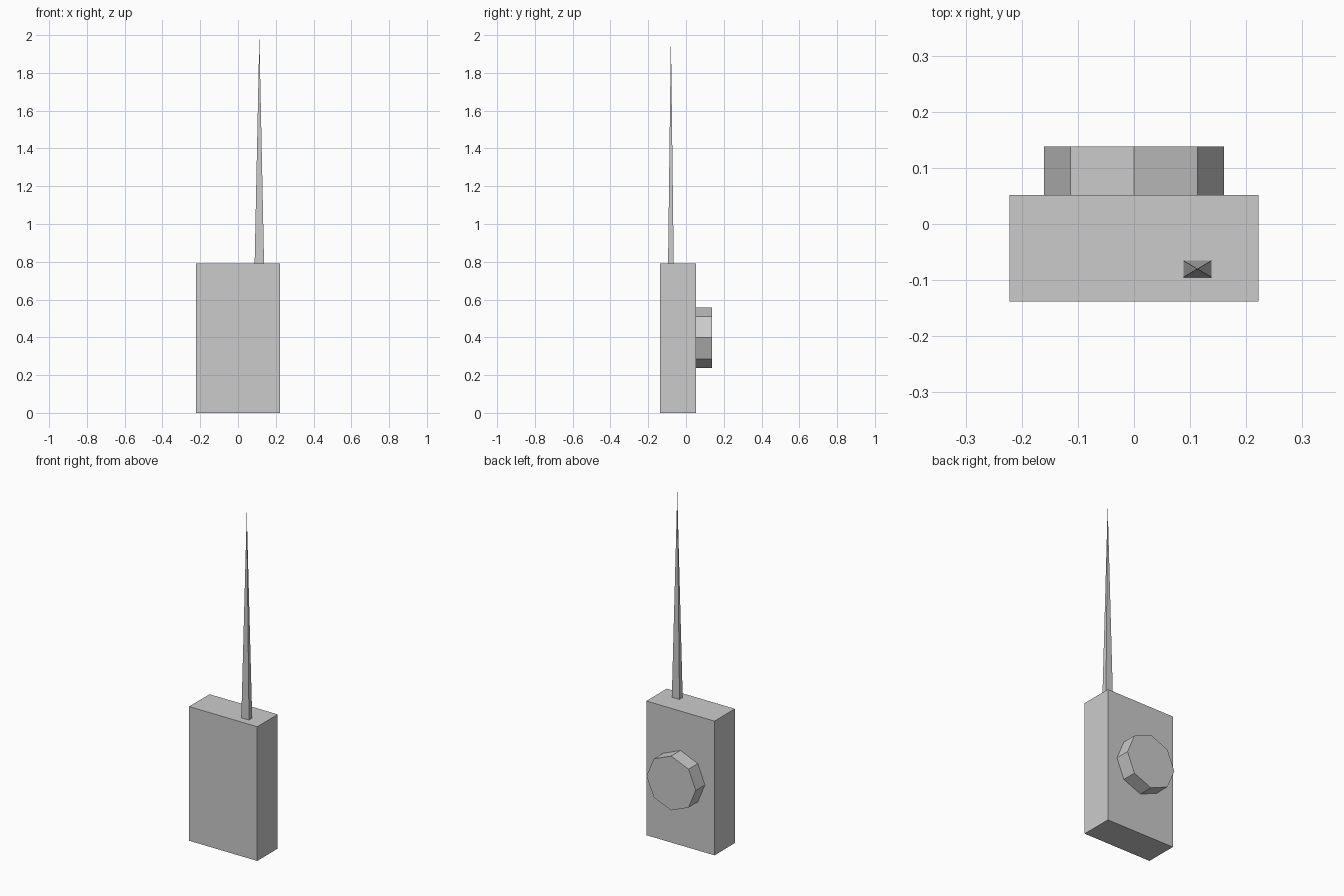
import bpy
import bmesh
from math import radians, sqrt
from mathutils import Matrix

if "Cube" in bpy.data.objects:
    bpy.data.objects.remove(bpy.data.objects["Cube"])


def prism(name, sides, r_bottom, r_top, depth, matrix):
    """Flat-faced cone, pyramid or prism centred on its own origin."""
    bm = bmesh.new()
    bmesh.ops.create_cone(bm, cap_ends=True, segments=sides, radius1=r_bottom,
                          radius2=r_top, depth=depth, matrix=matrix)
    bmesh.ops.remove_doubles(bm, verts=bm.verts, dist=1e-5)
    bmesh.ops.recalc_face_normals(bm, faces=bm.faces)
    mesh = bpy.data.meshes.new(name)
    bm.to_mesh(mesh)
    bm.free()
    obj = bpy.data.objects.new(name, mesh)
    bpy.context.collection.objects.link(obj)
    return obj


def square_turn(width, depth):
    """Turn a four-sided unit-radius prism into a width x depth rectangle."""
    return (Matrix.Diagonal((width / sqrt(2), depth / sqrt(2), 1, 1))
            @ Matrix.Rotation(radians(45), 4, 'Z'))


# Handset body
body = prism("body", 4, 1, 1, 0.79, square_turn(0.444, 0.19))
body.location = (0, -0.043, 0.395)

# Tapered antenna ending in a point
antenna = prism("antenna", 4, 1, 0, 1.21, square_turn(0.05, 0.03))
antenna.location = (0.113, -0.08, 1.395)

# Octagonal dial on the back
dial = prism("dial", 8, 0.16, 0.16, 0.086, Matrix.Rotation(radians(90), 4, 'X'))
dial.location = (0, 0.095, 0.398)
